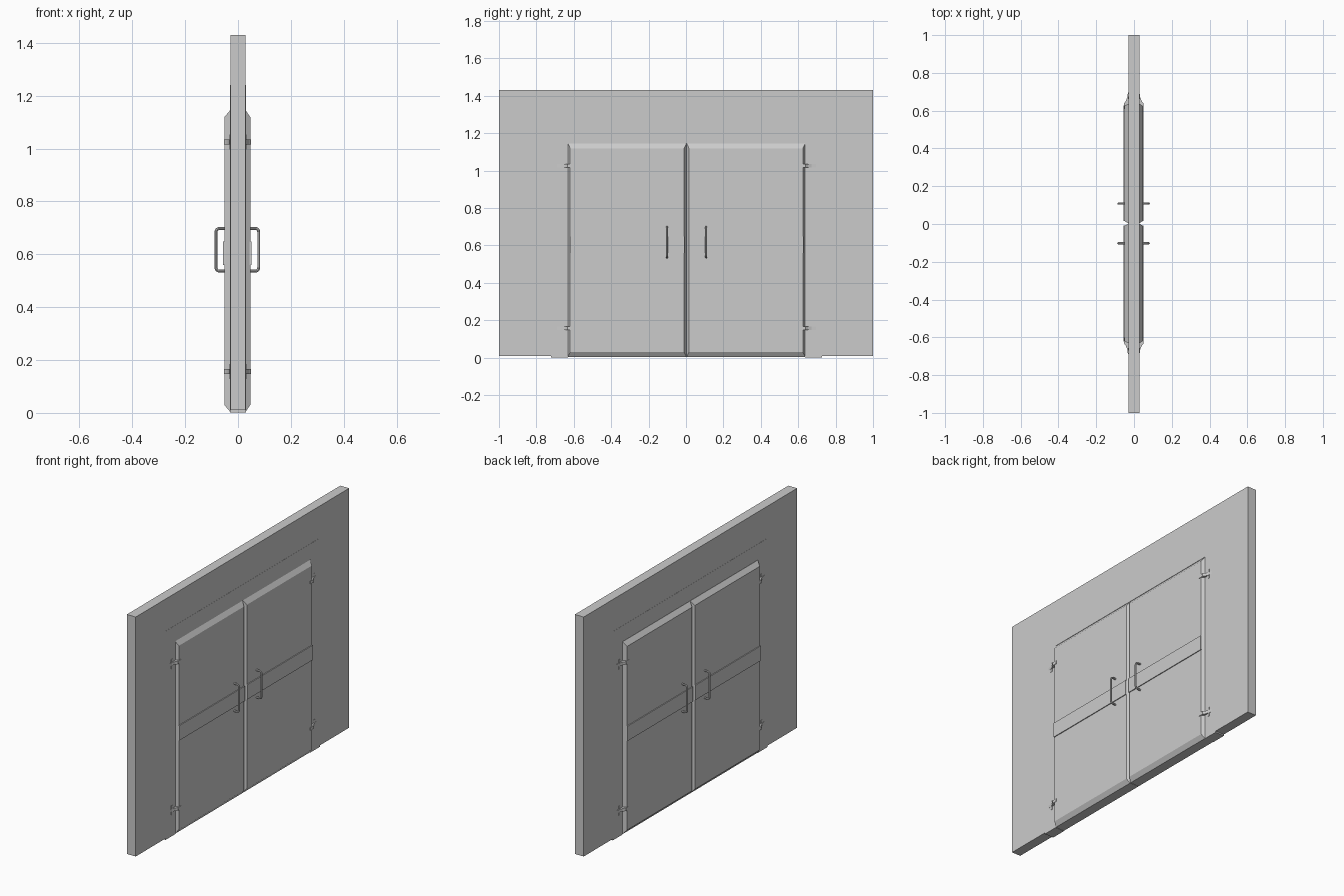
import bpy, bmesh, math
from mathutils import Vector

if "Cube" in bpy.data.objects:
    bpy.data.objects.remove(bpy.data.objects["Cube"])


def make(name, bm):
    bmesh.ops.recalc_face_normals(bm, faces=bm.faces)
    me = bpy.data.meshes.new(name)
    bm.to_mesh(me)
    bm.free()
    ob = bpy.data.objects.new(name, me)
    bpy.context.collection.objects.link(ob)
    return ob


def lofted(name, rings):
    """Closed solid through a list of equal-length vertex rings."""
    bm = bmesh.new()
    vr = [[bm.verts.new(p) for p in r] for r in rings]
    n = len(vr[0])
    for a, b in zip(vr, vr[1:]):
        for i in range(n):
            bm.faces.new((a[i], a[(i + 1) % n], b[(i + 1) % n], b[i]))
    bm.faces.new(vr[0])
    bm.faces.new(vr[-1])
    return make(name, bm)


def arch(name, half, top, inner_half, inner_top, bottom, x, cy=0):
    """Upside-down U profile in the YZ plane, extruded along x."""
    prof = [(-half, bottom), (-half, top), (half, top), (half, bottom),
            (inner_half, bottom), (inner_half, inner_top),
            (-inner_half, inner_top), (-inner_half, bottom)]
    return lofted(name, [[(s * x, y + cy, z) for y, z in prof] for s in (-1, 1)])


def rect(x, y0, y1, z0, z1):
    return [(x, y0, z0), (x, y1, z0), (x, y1, z1), (x, y0, z1)]


def box(name, x0, x1, y0, y1, z0, z1):
    return lofted(name, [rect(x0, y0, y1, z0, z1), rect(x1, y0, y1, z0, z1)])


def pull_handle(name, y, x_in, x_out, z0, z1, r=0.0055, fillet=0.014):
    """Round bar bent into a U with rounded corners."""
    s = 1 if x_out > x_in else -1
    pts = [(x_in, y, z0)]
    for cz, a0 in ((z0 + fillet, -90), (z1 - fillet, 0)):
        for k in range(6):
            a = math.radians(a0 + 18 * k)
            pts.append((x_out - s * fillet + s * fillet * math.cos(a), y,
                        cz + fillet * math.sin(a)))
    pts.append((x_in, y, z1))
    cu = bpy.data.curves.new(name, 'CURVE')
    cu.dimensions = '3D'
    cu.bevel_depth = r
    cu.bevel_resolution = 2
    cu.use_fill_caps = True
    sp = cu.splines.new('POLY')
    sp.points.add(len(pts) - 1)
    for p, c in zip(sp.points, pts):
        p.co = (*c, 1)
    ob = bpy.data.objects.new(name, cu)
    bpy.context.collection.objects.link(ob)
    bpy.ops.object.select_all(action='DESELECT')
    ob.select_set(True)
    bpy.context.view_layer.objects.active = ob
    bpy.ops.object.convert(target='MESH')
    bpy.ops.object.shade_smooth_by_angle()


CX, CY = -0.0025, 0.003      # slight offset of the door set from the wall

# wall and flush frame
arch("wall", 1.0, 1.43, 0.721, 1.238, 0.01, 0.029)
arch("door_frame", 0.724, 1.24, 0.633, 1.146, 0.002, 0.0298, 0.003)

for side, label in ((-1, "left"), (1, "right")):
    # door leaf with bevelled faces
    y0, y1 = sorted((CY + side * 0.001, CY + side * 0.634))
    z0, z1 = 0.004, 1.145
    by, bz = 0.012, 0.026
    lofted(label + "_door", [
        rect(CX - 0.049, y0 + by, y1 - by, z0 + bz, z1 - bz),
        rect(CX - 0.027, y0, y1, z0, z1),
        rect(CX + 0.031, y0, y1, z0, z1),
        rect(CX + 0.049, y0 + by, y1 - by, z0 + bz, z1 - bz)])

    # push plate band through the leaf
    b0, b1 = sorted((CY + side * 0.012, CY + side * 0.624))
    box(label + "_push_band", CX - 0.054, CX + 0.054, b0, b1, 0.56, 0.648)

    for face, flabel in ((-1, "back"), (1, "front")):
        tag = f"{label}_{flabel}"
        # pull handle
        pull_handle(tag + "_handle", CY + side * 0.105, CX + face * 0.045,
                    CX + face * 0.081, 0.536, 0.698)

        # hinges: tapered arm and thin wall plate
        for hz, hl in ((0.157, "lower"), (1.025, "upper")):
            prof = [(0.020, 0.605), (0.051, 0.605), (0.051, 0.636),
                    (0.042, 0.648), (0.034, 0.668), (0.031, 0.692), (0.020, 0.692)]
            lofted(f"{tag}_{hl}_hinge_arm",
                   [[(CX / 2 + face * x, CY + side * y, hz + dz) for x, y in prof]
                    for dz in (-0.009, 0.009)])
            p0, p1 = sorted((CY + side * 0.660, CY + side * 0.672))
            xa, xb = sorted((face * 0.02, face * 0.032))
            box(f"{tag}_{hl}_hinge_plate", xa, xb, p0, p1, hz - 0.028, hz + 0.028)
